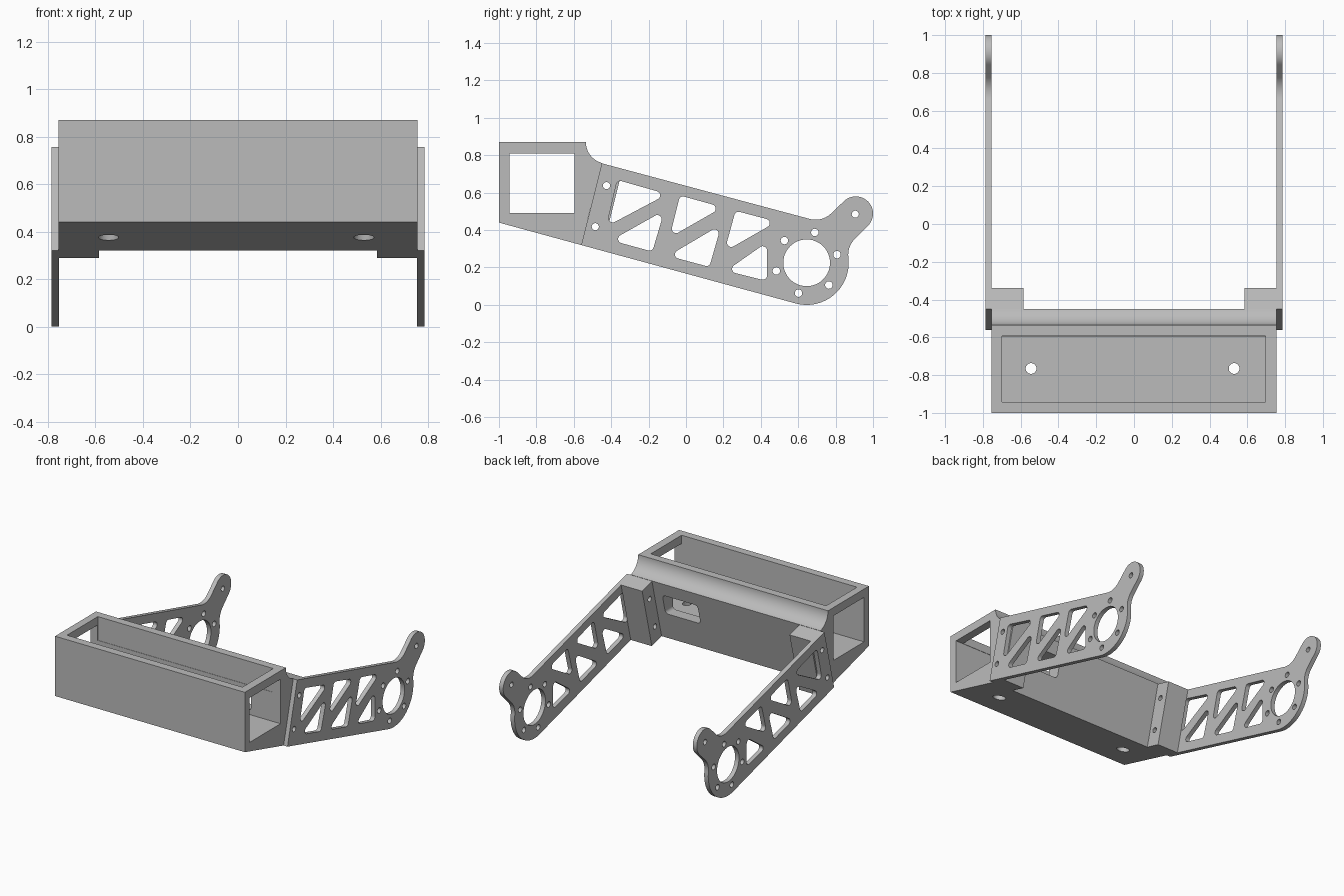
import bpy, bmesh
from math import radians, degrees, atan2, sin, cos, tan, pi, sqrt
from mathutils import Vector, Matrix

if "Cube" in bpy.data.objects:
    bpy.data.objects.remove(bpy.data.objects["Cube"], do_unlink=True)

gray = bpy.data.materials.new("plain gray")
gray.use_nodes = True
gray.diffuse_color = (0.5, 0.5, 0.5, 1)
gray.node_tree.nodes["Principled BSDF"].inputs["Base Color"].default_value = (0.5, 0.5, 0.5, 1)

# Planes to draw in: side = (y, z) extruded along x, back = (x, z) extruded along y
SIDE = Matrix(((0, 0, 1, 0), (1, 0, 0, 0), (0, 1, 0, 0), (0, 0, 0, 1)))
BACK = Matrix(((1, 0, 0, 0), (0, 0, -1, 0), (0, 1, 0, 0), (0, 0, 0, 1)))


def arc(c, r, a0, a1, n=16):
    """Points along an arc, angles in degrees."""
    return [(c[0] + r * cos(radians(a0 + (a1 - a0) * i / n)),
             c[1] + r * sin(radians(a0 + (a1 - a0) * i / n))) for i in range(n + 1)]


def circle(c, r, n=24):
    return arc(c, r, 0, 360, n)[:-1]


def fillet(a, p, b, r, n=8):
    """Round the corner p between neighbours a and b."""
    a, p, b = Vector(a), Vector(p), Vector(b)
    d1, d2 = (a - p).normalized(), (b - p).normalized()
    half = d1.angle(d2) / 2
    c = p + (d1 + d2).normalized() * r / sin(half)
    v1, v2 = p + d1 * r / tan(half) - c, p + d2 * r / tan(half) - c
    s, e = atan2(v1.y, v1.x), atan2(v2.y, v2.x)
    turn = (e - s + pi) % (2 * pi) - pi
    return arc(c, r, degrees(s), degrees(s + turn), n)


def rounded(pts, r):
    out = []
    for i, p in enumerate(pts):
        out += fillet(pts[i - 1], p, pts[(i + 1) % len(pts)], r)
    return out


def plate(name, loops, middle, thickness, frame=SIDE):
    """Flat plate with an outline and holes, centred at middle along its depth."""
    cu = bpy.data.curves.new(name, "CURVE")
    cu.dimensions = "2D"
    cu.fill_mode = "BOTH"
    cu.extrude = thickness / 2
    for loop in loops:
        sp = cu.splines.new("POLY")
        sp.points.add(len(loop) - 1)
        for pt, co in zip(sp.points, loop):
            pt.co = (co[0], co[1], 0, 1)
        sp.use_cyclic_u = True
    tmp = bpy.data.objects.new(name + "_curve", cu)
    bpy.context.collection.objects.link(tmp)
    bpy.context.view_layer.update()
    dg = bpy.context.evaluated_depsgraph_get()
    me = bpy.data.meshes.new_from_object(tmp.evaluated_get(dg))
    bpy.data.objects.remove(tmp, do_unlink=True)
    me.transform(frame @ Matrix.Translation((0, 0, middle)))
    bm = bmesh.new()
    bm.from_mesh(me)
    bmesh.ops.remove_doubles(bm, verts=bm.verts, dist=0.00005)
    bmesh.ops.recalc_face_normals(bm, faces=bm.faces)
    bm.to_mesh(me)
    bm.free()
    me.name = name
    me.materials.clear()
    me.materials.append(gray)
    ob = bpy.data.objects.new(name, me)
    bpy.context.collection.objects.link(ob)
    return ob


def select(ob):
    bpy.ops.object.select_all(action="DESELECT")
    ob.select_set(True)
    bpy.context.view_layer.objects.active = ob


def cut(ob, cutter):
    cutter.hide_render = True
    mod = ob.modifiers.new("cut", "BOOLEAN")
    mod.operation = "DIFFERENCE"
    mod.solver = "EXACT"
    mod.object = cutter
    select(ob)
    bpy.ops.object.modifier_apply(modifier=mod.name)
    bpy.data.objects.remove(cutter, do_unlink=True)


def rect(a0, a1, b0, b1):
    return [(a0, b0), (a1, b0), (a1, b1), (a0, b1)]


def finish(ob):
    select(ob)
    bpy.ops.object.shade_smooth_by_angle(angle=radians(30))


# Hollow crossbeam with a curved rear lip
low, high = (-0.56, 0.32), (-0.45, 0.757)
beam_outline = [(-1, 0.44), low] + arc((-0.42, 0.87), 0.115, 255, 180)[:] + [(-1, 0.87)]
beam = plate("crossbeam", [beam_outline, rect(-0.945, -0.595, 0.49, 0.81)], 0, 1.51)

# Top opening, rear cable window and countersunk floor holes
cut(beam, plate("top_cutter", [[(x, z) for x, z in rect(-0.7, 0.695, 0.7, 0.95)]],
                0.7675, 0.35, BACK))
cut(beam, plate("window_cutter", [rounded(rect(0.24, 0.52, 0.52, 0.665), 0.025)],
                0.52, 0.3, BACK))
for x in (-0.545, 0.53):
    bpy.ops.mesh.primitive_cone_add(vertices=32, radius1=0.046, radius2=0.026, depth=0.16,
                                    location=(x, -0.765, 0.43))
    cut(beam, bpy.context.object)
finish(beam)

# Arm outline: round hub, necked tail lobe, straight slanted edges
hub, hub_r = Vector((0.645, 0.225)), 0.225
lobe, lobe_r, neck_r = Vector((0.908, 0.488)), 0.092, 0.12
along, across = (lobe - hub).normalized(), Vector((1, -1)).normalized()
v = lobe_r + neck_r
u = sqrt((hub_r + neck_r) ** 2 - v * v)
neck = hub + along * u + across * v
to_hub = degrees(atan2(*(hub - neck).yx)) % 360
arm_outline = [low] + arc(hub, hub_r, -105, to_hub - 180, 28)
arm_outline += arc(neck, neck_r, to_hub, 135)[1:]
arm_outline += arc(lobe, lobe_r, -45, 135, 24)
arm_outline += fillet(lobe - across * lobe_r, (0.727, 0.442), high, neck_r, 14) + [high]

# Holes: bearing, bolt ring, tail, mounting pair, truss triangles
mounts = [circle((-0.425, 0.638), 0.019), circle((-0.485, 0.418), 0.019)]
holes = [circle(hub, 0.125, 48), circle((0.905, 0.485), 0.019)] + mounts
for p in arc(hub, 0.168, 15, 315, 5):
    holes.append(circle(p, 0.02))
triangles = [
    ((-0.367, 0.668), (-0.10, 0.592), (-0.425, 0.42)),
    ((-0.115, 0.505), (-0.180, 0.285), (-0.40, 0.345)),
    ((-0.032, 0.585), (0.195, 0.522), (-0.088, 0.36)),
    ((0.190, 0.430), (0.125, 0.203), (-0.095, 0.262)),
    ((0.265, 0.503), (0.485, 0.445), (0.205, 0.285)),
    ((0.433, 0.335), (0.433, 0.128), (0.215, 0.182)),
]
holes += [rounded(t, 0.023) for t in triangles]

# Mounting block behind the beam, square to the arm
step = Vector((cos(radians(15)), -sin(radians(15)))) * 0.115
block_outline = [low, Vector(low) + step, Vector(high) + step, high]

for side, s in (("left", 1), ("right", -1)):
    finish(plate(side + "_arm", [arm_outline] + holes, s * 0.77, 0.032))
    finish(plate(side + "_mounting_block", [block_outline] + mounts, s * 0.67, 0.168))
